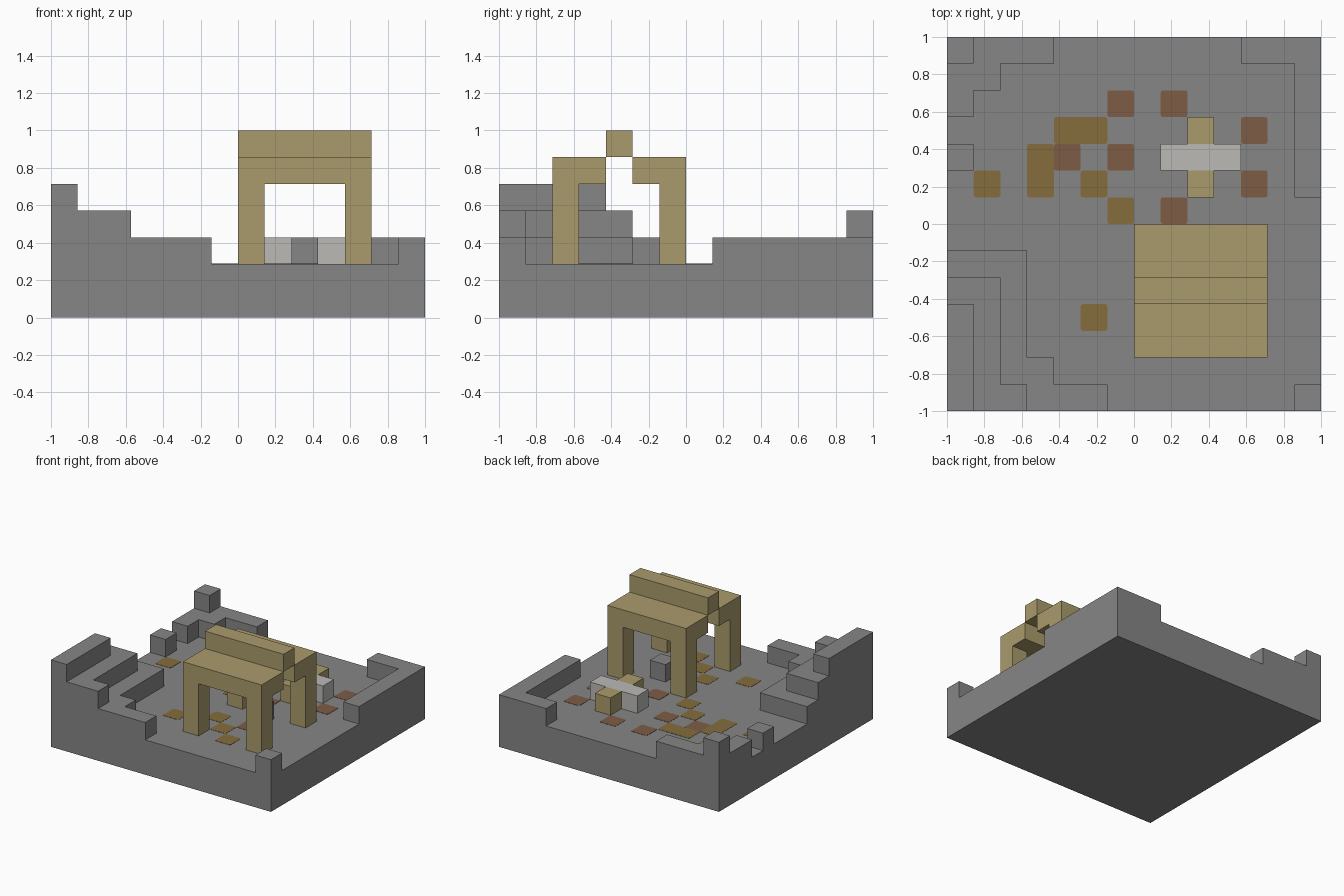
import bpy
import bmesh
import math
from itertools import product
from mathutils import Vector

if "Cube" in bpy.data.objects:
    bpy.data.objects.remove(bpy.data.objects["Cube"], do_unlink=True)

CELL = 1 / 7          # the model is a 14 x 14 grid of cubes
HALF = 7
GROUND = 2            # ground level in cells


def material(name, rgb):
    mat = bpy.data.materials.new(name)
    mat.use_nodes = True
    mat.diffuse_color = (*rgb, 1)
    bsdf = next(n for n in mat.node_tree.nodes if n.type == "BSDF_PRINCIPLED")
    bsdf.inputs["Base Color"].default_value = (*rgb, 1)
    return mat


stone = material("stone_grey", (0.24, 0.24, 0.24))
timber = material("pale_timber", (0.40, 0.33, 0.15))
pale = material("pale_grey", (0.50, 0.49, 0.47))
ochre = material("ochre", (0.235, 0.153, 0.048))
brown = material("brown", (0.205, 0.107, 0.061))


def finish(name, bm, mat):
    mesh = bpy.data.meshes.new(name)
    bm.to_mesh(mesh)
    bm.free()
    mesh.materials.append(mat)
    obj = bpy.data.objects.new(name, mesh)
    bpy.context.collection.objects.link(obj)
    return obj


def block_shell(name, mat, boxes):
    """Union of cell-aligned boxes (x0, x1, y0, y1, z0, z1) as one outer skin."""
    cells = set()
    for x0, x1, y0, y1, z0, z1 in boxes:
        cells |= set(product(range(x0, x1), range(y0, y1), range(z0, z1)))
    bm = bmesh.new()
    corners = {}

    def vert(p):
        key = tuple(round(c) for c in p)
        if key not in corners:
            x, y, z = key
            corners[key] = bm.verts.new(((x - HALF) * CELL, (y - HALF) * CELL, z * CELL))
        return corners[key]

    for cell in sorted(cells):
        mid = Vector(cell) + Vector((0.5, 0.5, 0.5))
        for axis, sign in product(range(3), (-1, 1)):
            n = Vector((0, 0, 0))
            n[axis] = sign
            if tuple(round(c) for c in Vector(cell) + n) in cells:
                continue
            u = Vector((n.y, n.z, n.x))
            v = n.cross(u)
            loop = ((-1, -1), (1, -1), (1, 1), (-1, 1))
            bm.faces.new([vert(mid + (n + a * u + b * v) / 2) for a, b in loop])
    bmesh.ops.dissolve_limit(bm, angle_limit=math.radians(1),
                             verts=bm.verts[:], edges=bm.edges[:])
    return finish(name, bm, mat)


def floor_tile(name, mat, x, y, w=1, d=1):
    """Thin floor plate with slightly clipped corners."""
    bm = bmesh.new()
    bmesh.ops.create_cube(bm, size=1)
    bmesh.ops.scale(bm, vec=(w * CELL, d * CELL, 0.004), verts=bm.verts)
    upright = [e for e in bm.edges
               if abs(e.verts[0].co.z - e.verts[1].co.z) > 0.001]
    bmesh.ops.bevel(bm, geom=upright, offset=0.012, segments=2,
                    profile=0.5, affect="EDGES")
    bmesh.ops.translate(bm, verts=bm.verts, vec=((x + w / 2 - HALF) * CELL,
                                                 (y + d / 2 - HALF) * CELL,
                                                 GROUND * CELL))
    return finish(name, bm, mat)


# Stone ground with stepped corner terraces and low ruined walls
block_shell("stone_ground", stone, [
    (0, 14, 0, 14, 0, 2),
    # front right terraces, three steps
    (0, 6, 0, 1, 2, 3), (0, 4, 1, 2, 2, 3), (0, 3, 2, 6, 2, 3),
    (0, 3, 0, 1, 3, 4), (0, 2, 1, 5, 3, 4), (0, 1, 0, 4, 4, 5),
    # back right corner
    (0, 4, 13, 14, 2, 3), (0, 2, 12, 13, 2, 3), (0, 1, 11, 12, 2, 3),
    (0, 1, 13, 14, 3, 4), (0, 1, 9, 10, 2, 3),
    # back left wall and front left corner
    (11, 14, 13, 14, 2, 3), (13, 14, 8, 13, 2, 3), (13, 14, 0, 1, 2, 3),
])

# Stone block standing under the shelter
block_shell("stone_block", stone, [(9, 10, 5, 6, 2, 3)])

# Timber shelter: four posts, two roof slabs and a raised ridge
posts = [(x, x + 1, y, y + 1, 2, 5) for x in (7, 11) for y in (2, 6)]
roof = [(7, 12, 2, 4, 5, 6), (7, 12, 5, 7, 5, 6), (7, 12, 4, 5, 6, 7)]
block_shell("timber_shelter", timber, posts + roof)

# Bench: pale bar with a timber block on each side
block_shell("pale_bar", pale, [(8, 11, 9, 10, 2, 3)])
for label, y in (("front", 8), ("back", 10)):
    block_shell(label + "_timber_block", timber, [(9, 10, y, y + 1, 2, 3)])

# Painted floor tiles
ochre_tiles = [(4, 10, 2, 1), (3, 8, 1, 2), (1, 8), (5, 8), (6, 7),
               (5, 3), (7, 4), (8, 3), (9, 2)]
brown_tiles = [(4, 9), (6, 9), (6, 11), (8, 11), (11, 10), (11, 8), (8, 7), (9, 4)]
for label, mat, tiles in (("ochre", ochre, ochre_tiles), ("brown", brown, brown_tiles)):
    for i, tile in enumerate(tiles, 1):
        floor_tile(f"{label}_tile_{i}", mat, *tile)
